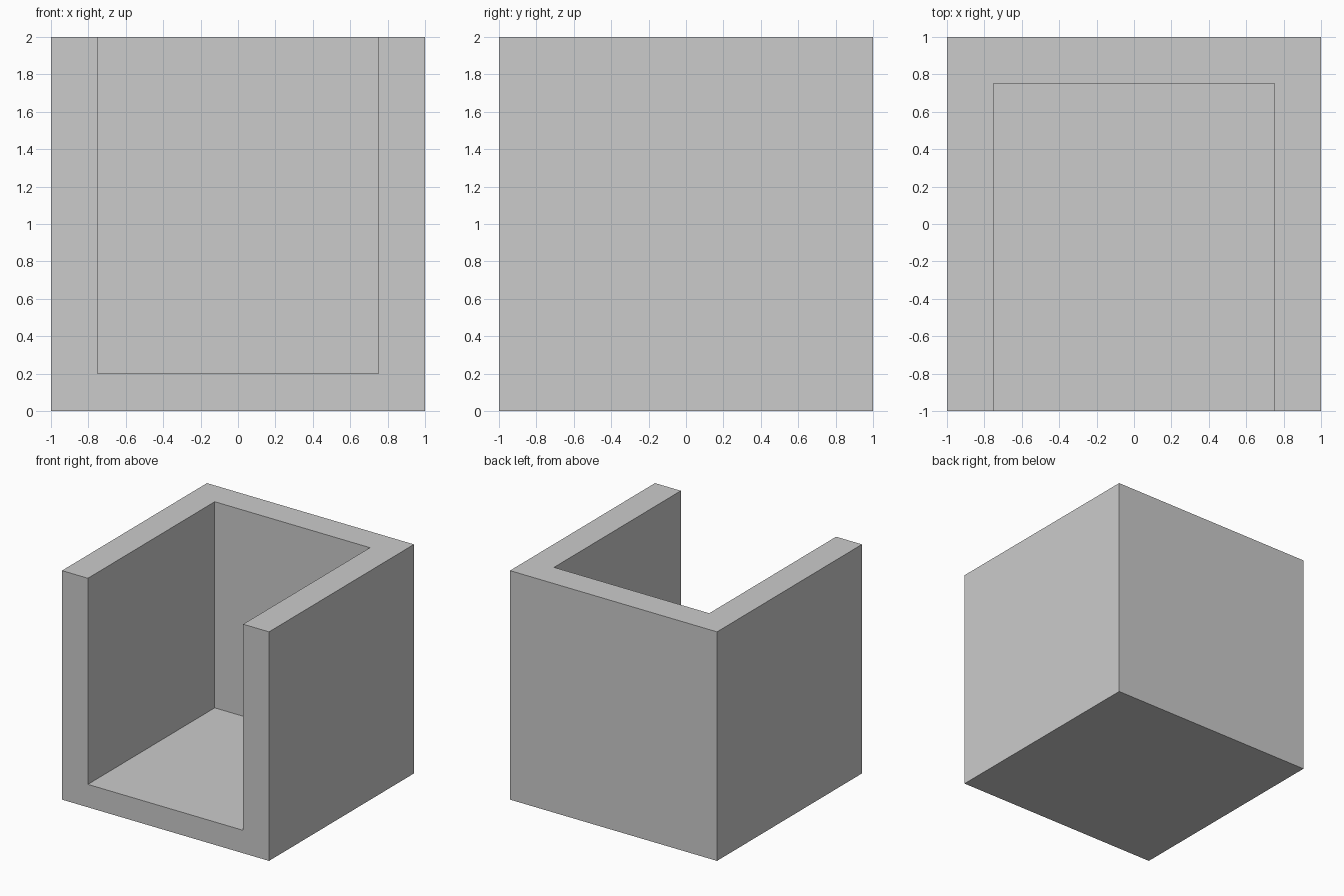
import bpy

if "Cube" in bpy.data.objects:
    bpy.data.objects.remove(bpy.data.objects["Cube"])


def box(name, lo, hi):
    """Axis-aligned box between two corners."""
    centre = [(a + b) / 2 for a, b in zip(lo, hi)]
    bpy.ops.mesh.primitive_cube_add(size=1, location=centre)
    obj = bpy.context.object
    obj.name = name
    obj.scale = [b - a for a, b in zip(lo, hi)]
    bpy.ops.object.transform_apply(location=True, rotation=False, scale=True)
    return obj


WALL, FLOOR = 0.25, 0.2

# Solid block, and the space to carve out (open at the front and top)
shell = box("open_box", (-1, -1, 0), (1, 1, 2))
cutter = box("cavity_cutter", (-1 + WALL, -1.5, FLOOR), (1 - WALL, 1 - WALL, 2.5))
cutter.hide_render = True

# Carve the cavity, leaving floor, back and two side walls
carve = shell.modifiers.new("carve_cavity", 'BOOLEAN')
carve.operation = 'DIFFERENCE'
carve.solver = 'EXACT'
carve.object = cutter
bpy.context.view_layer.objects.active = shell
bpy.ops.object.modifier_apply(modifier=carve.name)
bpy.data.objects.remove(cutter, do_unlink=True)
